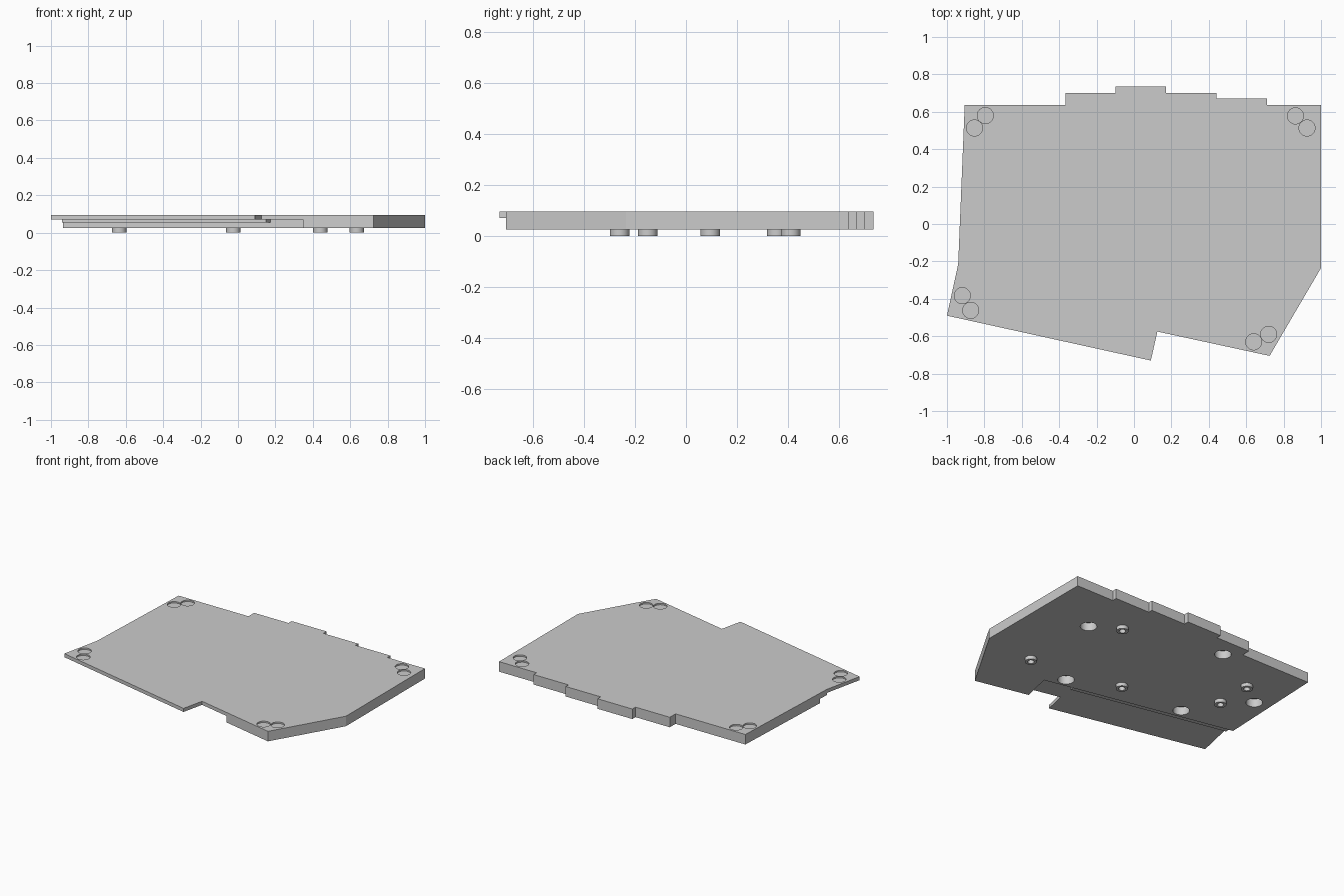
import bpy, bmesh, math

cube = bpy.data.objects.get("Cube")
if cube:
    bpy.data.objects.remove(cube, do_unlink=True)

grey = bpy.data.materials.new("plain grey")
grey.use_nodes = True
grey.diffuse_color = (0.6, 0.6, 0.6, 1)
grey.node_tree.nodes["Principled BSDF"].inputs["Base Color"].default_value = (0.6, 0.6, 0.6, 1)

TOP, BASE = 0.095, 0.025


def prism(name, points, z0, z1):
    """Extrude a flat outline from z0 to z1."""
    bm = bmesh.new()
    face = bm.faces.new([bm.verts.new((x, y, z0)) for x, y in points])
    side = bmesh.ops.extrude_face_region(bm, geom=[face])
    verts = [v for v in side["geom"] if isinstance(v, bmesh.types.BMVert)]
    bmesh.ops.translate(bm, verts=verts, vec=(0, 0, z1 - z0))
    bmesh.ops.recalc_face_normals(bm, faces=bm.faces[:])
    mesh = bpy.data.meshes.new(name)
    bm.to_mesh(mesh)
    bm.free()
    obj = bpy.data.objects.new(name, mesh)
    bpy.context.collection.objects.link(obj)
    mesh.materials.append(grey)
    return obj


def disc(x, y, r, n=32):
    return [(x + r * math.cos(math.tau * i / n), y + r * math.sin(math.tau * i / n))
            for i in range(n)]


def select(obj):
    bpy.ops.object.select_all(action='DESELECT')
    obj.select_set(True)
    bpy.context.view_layer.objects.active = obj


def cut(obj, points, z0, z1):
    """Carve a prism out of an object."""
    cutter = prism("cutter", points, z0, z1)
    cutter.hide_render = True
    mod = obj.modifiers.new("cut", 'BOOLEAN')
    mod.operation, mod.solver, mod.object = 'DIFFERENCE', 'EXACT', cutter
    select(obj)
    bpy.ops.object.modifier_apply(modifier=mod.name)
    bpy.data.objects.remove(cutter, do_unlink=True)


def smooth(obj):
    select(obj)
    bpy.ops.object.shade_smooth_by_angle(angle=math.radians(30))


def block_edge(x):
    """Slanted front edge of the thick part of the case."""
    return (x, -0.106 - 0.208 * (x + 1.1))


# Case body with the stepped back edge and notched front
outline = [(-1, -0.49), (0.09, -0.73), (0.125, -0.575), (0.725, -0.705),
           (1, -0.235), (1, 0.637), (0.71, 0.637), (0.71, 0.67), (0.44, 0.67),
           (0.44, 0.70), (0.17, 0.70), (0.17, 0.735), (-0.10, 0.735),
           (-0.10, 0.70), (-0.365, 0.70), (-0.365, 0.637), (-0.905, 0.637),
           (-0.94, -0.215)]
body = prism("case_body", outline, BASE, TOP)

# Thin front shelf, stepped in two levels
front = [(0.338, -0.66), (0.3, -0.9), (-1.1, -0.9)]
cut(body, [block_edge(-1.1), block_edge(0.395)] + front, -0.1, 0.055)
cut(body, [(-1.1, -0.181), (0.15, -0.44), block_edge(0.175), block_edge(0.395)] + front,
    -0.1, 0.07)

# Side pocket behind the thin outer wall, open at the front
pocket = [(0.72, 0.617), (0.98, 0.617), (0.98, -0.23), (0.715, -0.683),
          (0.57, -0.651), (0.565, -0.8), (0.3, -0.8), (0.338, -0.66),
          block_edge(0.395), (0.66, -0.472), (0.70, -0.465), (0.72, -0.43),
          (0.91, -0.11), (0.91, -0.08), (0.89, -0.055), (0.74, 0.045)]
cut(body, pocket, -0.1, 0.08)

# Shallow round recesses in the top corners
for x, y in [(-0.795, 0.58), (-0.853, 0.513), (0.863, 0.578), (0.925, 0.513),
             (-0.918, -0.383), (-0.873, -0.462), (0.64, -0.63), (0.72, -0.59)]:
    cut(body, disc(x, y, 0.043), TOP - 0.01, TOP + 0.1)

# Deep round sockets in the underside
for x, y in [(0.615, 0.285), (-0.265, 0.56), (0.29, -0.325), (-0.52, -0.155),
             (-0.81, 0.22)]:
    cut(body, disc(x, y, 0.053), -0.1, 0.082)

# Hollow round feet, with their bores running into the body
feet = [(0.44, 0.41), (0.635, -0.26), (-0.025, -0.15), (-0.635, 0.095), (-0.635, 0.355)]
for i, (x, y) in enumerate(feet):
    foot = prism(f"foot_{i + 1}", disc(x, y, 0.038), 0, BASE)
    bore = disc(x, y, 0.021)
    cut(foot, bore, -0.1, 0.1)
    cut(body, bore, -0.1, 0.06)
    smooth(foot)
smooth(body)
